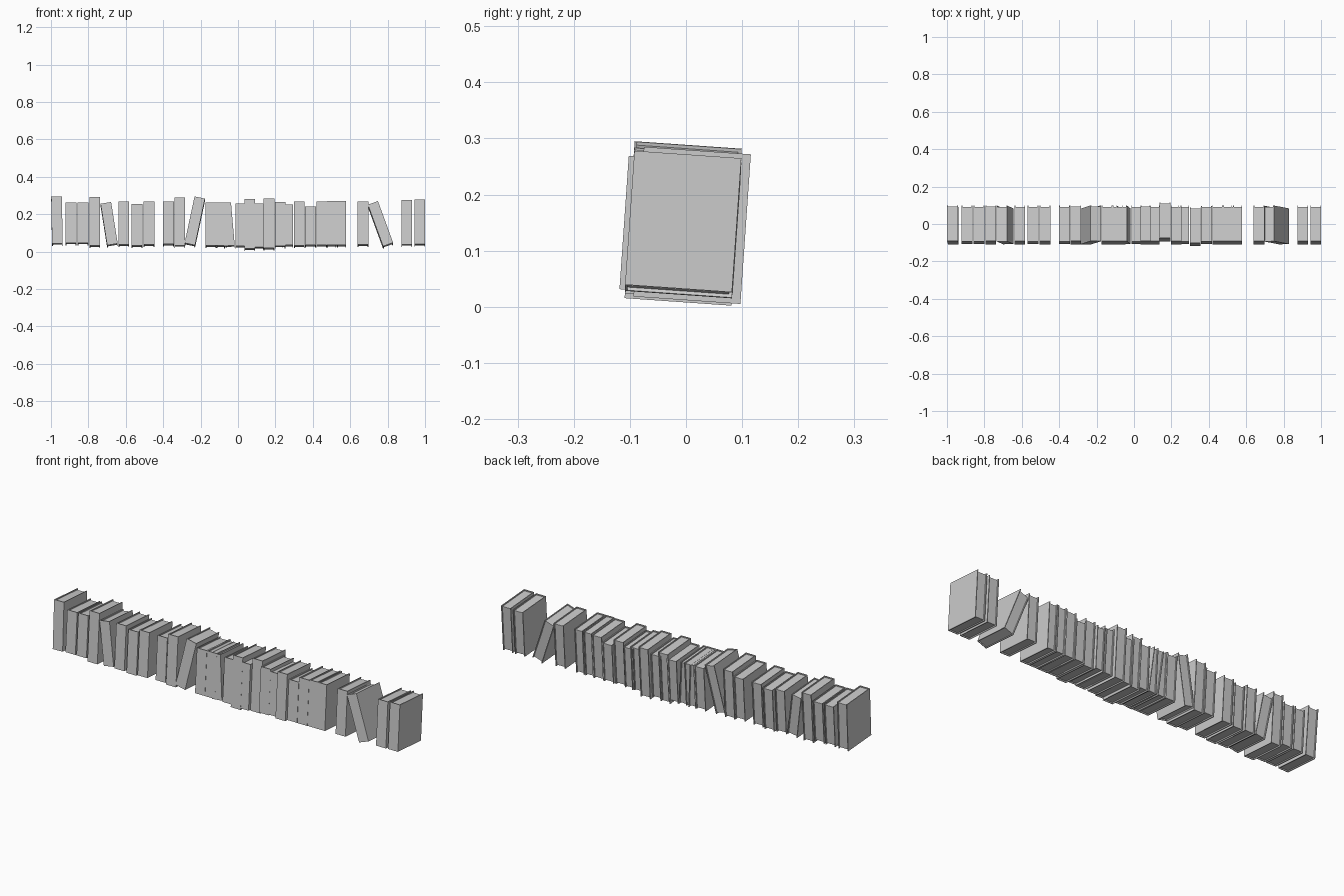
import bpy, bmesh
from math import radians, sin, cos
from mathutils import Matrix, Vector

if "Cube" in bpy.data.objects:
    bpy.data.objects.remove(bpy.data.objects["Cube"])

W, D = 0.057, 0.191          # book thickness and depth
TILT = radians(4)            # whole row tips backwards
BOARD, LIP = 0.004, 0.006    # cover thickness, overhang past the pages

# centre x, top of spine, lowest edge, sideways lean in degrees, y shift
BOOKS = [
    (-0.968, 0.295, 0.030, -1, 0), (-0.893, 0.262, 0.033, 0, 0),
    (-0.829, 0.262, 0.033, 0, 0), (-0.765, 0.291, 0.019, 0, 0),
    (-0.689, 0.265, 0.021, -9, 0), (-0.610, 0.268, 0.024, 0, 0),
    (-0.540, 0.254, 0.019, 0, 0), (-0.476, 0.268, 0.024, 0, 0),
    (-0.372, 0.268, 0.027, 0, 0), (-0.311, 0.290, 0.020, 0, 0),
    (-0.231, 0.295, 0.021, 12, 0), (-0.144, 0.263, 0.019, 0, 0),
    (-0.086, 0.263, 0.019, 0, 0), (-0.056, 0.263, 0.016, -5, 0),
    (0.015, 0.257, 0.016, 0, 0), (0.063, 0.280, 0.002, 0, 0),
    (0.108, 0.258, 0.010, 0, 0), (0.166, 0.285, 0.005, 0, 0.016),
    (0.225, 0.264, 0.017, 0, 0), (0.266, 0.253, 0.021, 0, 0),
    (0.328, 0.269, 0.018, 0, -0.010), (0.388, 0.241, 0.021, 0, 0),
    (0.447, 0.267, 0.021, 0, 0), (0.505, 0.270, 0.022, 0, 0),
    (0.549, 0.270, 0.022, 0, 0), (0.668, 0.268, 0.024, 0, 0),
    (0.762, 0.270, 0.015, -20, 0), (0.902, 0.275, 0.025, 0, 0),
    (0.9715, 0.278, 0.026, 0, 0),
]


def make_object(name, bm, matrix):
    bmesh.ops.recalc_face_normals(bm, faces=bm.faces)
    mesh = bpy.data.meshes.new(name)
    bm.to_mesh(mesh)
    bm.free()
    ob = bpy.data.objects.new(name, mesh)
    ob.matrix_world = matrix
    bpy.context.collection.objects.link(ob)
    return ob


def cover(h):
    """U-shaped board profile (two covers and a spine) extruded upwards."""
    w, d, t = W / 2, D / 2, BOARD
    pts = [(-w, d), (-w, -d), (w, -d), (w, d),
           (w - t, d), (w - t, -d + t), (-w + t, -d + t), (-w + t, d)]
    bm = bmesh.new()
    face = bm.faces.new([bm.verts.new((x, y, -h / 2)) for x, y in pts])
    ext = bmesh.ops.extrude_face_region(bm, geom=[face], use_keep_orig=True)
    verts = [g for g in ext["geom"] if isinstance(g, bmesh.types.BMVert)]
    bmesh.ops.translate(bm, verts=verts, vec=(0, 0, h))
    return bm


def pages(h):
    """Page block set back from the cover edges."""
    size = (W - 2 * BOARD, D - BOARD - LIP, h - 2 * LIP)
    bm = bmesh.new()
    bmesh.ops.create_cube(bm, size=1)
    bmesh.ops.scale(bm, vec=size, verts=bm.verts)
    bmesh.ops.translate(bm, vec=(0, (BOARD - LIP) / 2, 0), verts=bm.verts)
    return bm


# Row of books
for i, (x, top, bottom, lean, dy) in enumerate(BOOKS, 1):
    a = radians(lean)
    h = ((top - bottom - D * sin(TILT)) / cos(TILT) - W * abs(sin(a))) / cos(a)
    place = (Matrix.Translation(Vector((x, dy - 0.005, (top + bottom) / 2)))
             @ Matrix.Rotation(-TILT, 4, 'X') @ Matrix.Rotation(a, 4, 'Y'))
    make_object(f"book_{i:02d}_cover", cover(h), place)
    make_object(f"book_{i:02d}_pages", pages(h), place)
